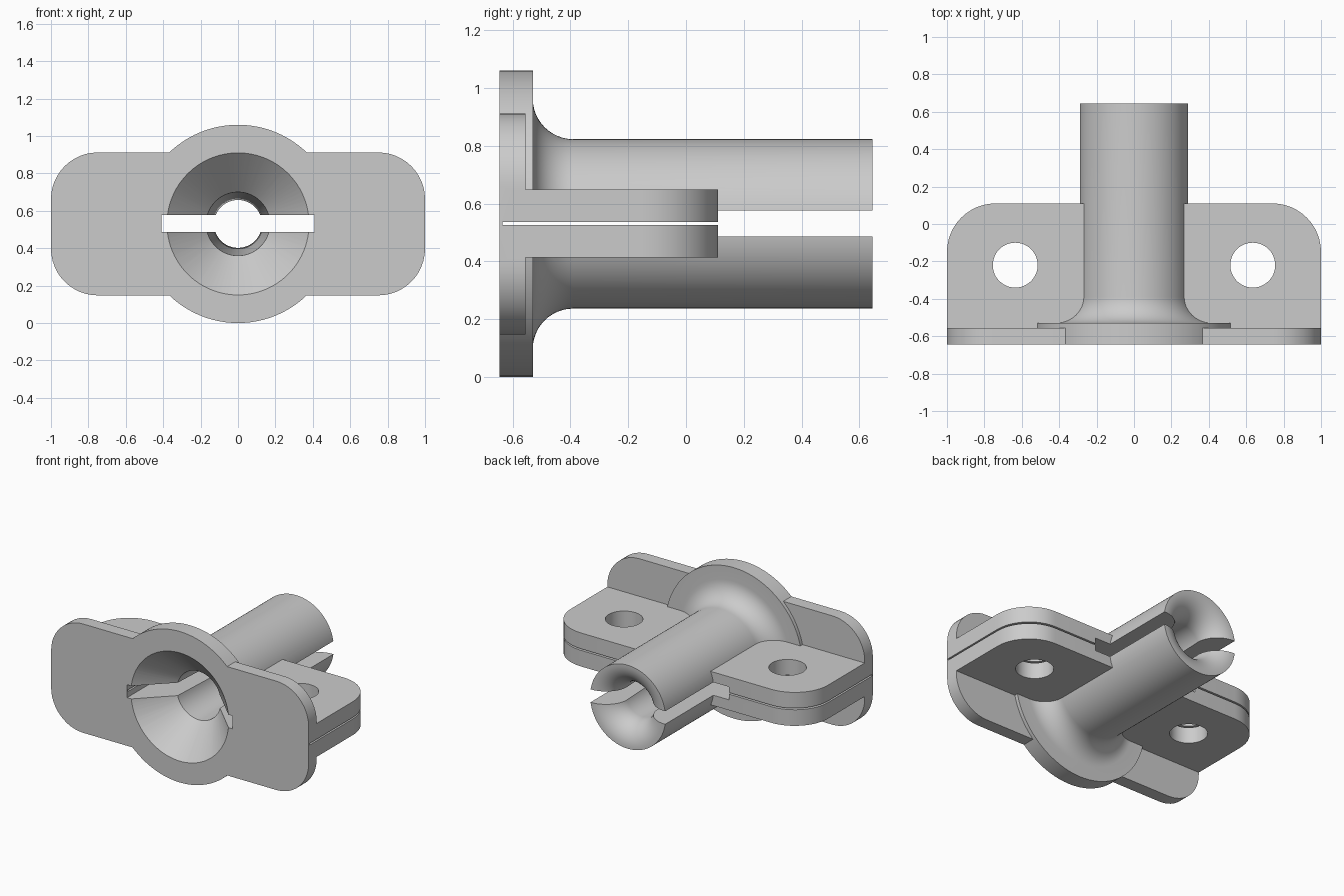
import bpy
import bmesh
from math import sin, cos, pi
from mathutils import Matrix, Vector

if "Cube" in bpy.data.objects:
    bpy.data.objects.remove(bpy.data.objects["Cube"], do_unlink=True)

MID = 0.53                      # height of the bore axis
FRONT, BACK = -0.645, 0.645

grey = bpy.data.materials.new("plain grey")
grey.use_nodes = True
grey.diffuse_color = (0.6, 0.6, 0.6, 1)
grey.node_tree.nodes["Principled BSDF"].inputs["Base Color"].default_value = (0.6, 0.6, 0.6, 1)


def make(name, bm):
    bmesh.ops.recalc_face_normals(bm, faces=bm.faces)
    mesh = bpy.data.meshes.new(name)
    bm.to_mesh(mesh)
    bm.free()
    mesh.materials.append(grey)
    obj = bpy.data.objects.new(name, mesh)
    bpy.context.collection.objects.link(obj)
    return obj


def arc(cx, cy, r, start, end, n=12):
    return [(cx + r * cos(start + (end - start) * i / n),
             cy + r * sin(start + (end - start) * i / n)) for i in range(n + 1)]


def prism(name, outline, lift, depth):
    """Extrude a flat outline; lift maps its 2D points into space."""
    bm = bmesh.new()
    face = bm.faces.new([bm.verts.new(lift(*p)) for p in outline])
    new = bmesh.ops.extrude_face_region(bm, geom=[face])["geom"]
    bmesh.ops.translate(bm, vec=depth, verts=[v for v in new if isinstance(v, bmesh.types.BMVert)])
    return make(name, bm)


def box(name, low, high):
    low, high = Vector(low), Vector(high)
    bm = bmesh.new()
    bmesh.ops.create_cube(bm, size=1)
    bmesh.ops.scale(bm, vec=high - low, verts=bm.verts)
    bmesh.ops.translate(bm, vec=(low + high) / 2, verts=bm.verts)
    return make(name, bm)


def revolve(name, profile, steps=96):
    """Turn (radius, y) points around the bore axis."""
    bm = bmesh.new()
    verts = [bm.verts.new((r, y, MID)) for r, y in profile]
    edges = [bm.edges.new(pair) for pair in zip(verts, verts[1:])]
    bmesh.ops.spin(bm, geom=verts + edges, cent=(0, 0, MID), axis=(0, 1, 0),
                   angle=2 * pi, steps=steps)
    bmesh.ops.remove_doubles(bm, verts=bm.verts, dist=1e-5)
    return make(name, bm)


def combine(target, tool, operation):
    mod = target.modifiers.new(tool.name, "BOOLEAN")
    mod.operation, mod.solver, mod.object = operation, "EXACT", tool
    bpy.context.view_layer.update()
    result = bpy.data.meshes.new_from_object(
        target.evaluated_get(bpy.context.evaluated_depsgraph_get()))
    target.modifiers.clear()
    target.data = result
    bpy.data.objects.remove(tool, do_unlink=True)


# Round flange flowing through a fillet into the tube
body = revolve("clamp_body",
               [(0, FRONT), (0.53, FRONT), (0.53, -0.53)]
               + arc(0.433, -0.39, 0.14, -pi / 2, -pi)
               + [(0.293, BACK), (0, BACK)])

# Mounting plate with rounded corners
corner = 0.25
plate_outline = []
for sx, sz, a in ((1, 1, 0), (-1, 1, pi / 2), (-1, -1, pi), (1, -1, 1.5 * pi)):
    plate_outline += arc(sx * (1 - corner), MID + sz * (0.382 - corner), corner, a, a + pi / 2)
plate = prism("mounting_plate", plate_outline, lambda x, z: (x, FRONT, z), (0, 0.09, 0))
combine(body, plate, "UNION")

# Side ears, one slab running through the tube
ear = 0.26
ear_outline = ([(-1, -0.6), (1, -0.6)] + arc(1 - ear, 0.11 - ear, ear, 0, pi / 2)
               + arc(ear - 1, 0.11 - ear, ear, pi / 2, pi))
ears = prism("ears", ear_outline, lambda x, y: (x, y, MID - 0.117), (0, 0, 0.235))
combine(body, ears, "UNION")

# Bore: conical front mouth, slight taper, flared back mouth
bore = revolve("bore_cutter",
               [(0, -0.745), (0.48, -0.745), (0.17, -0.435)]
               + arc(0.288, 0.485, 0.16, pi, pi / 2)
               + [(0.288, 0.75), (0, 0.75)])
combine(body, bore, "DIFFERENCE")

# Bolt holes through the ears
for side in (-1, 1):
    bm = bmesh.new()
    bmesh.ops.create_cone(bm, cap_ends=True, segments=48, radius1=0.12, radius2=0.12, depth=1,
                          matrix=Matrix.Translation((side * 0.635, -0.22, MID)))
    combine(body, make("bolt_hole_cutter", bm), "DIFFERENCE")

# Wide slot through the tube and the thin clamping gap between the ears
combine(body, box("slot_cutter", (-0.41, -1, MID - 0.044), (0.41, 1, MID + 0.047)), "DIFFERENCE")
combine(body, box("gap_cutter", (-1.2, -0.635, MID - 0.004), (1.2, 0.2, MID + 0.007)), "DIFFERENCE")

# Smooth curved faces, keep edges crisp
bpy.ops.object.select_all(action="DESELECT")
body.select_set(True)
bpy.context.view_layer.objects.active = body
bpy.ops.object.shade_smooth_by_angle(angle=pi / 7)
